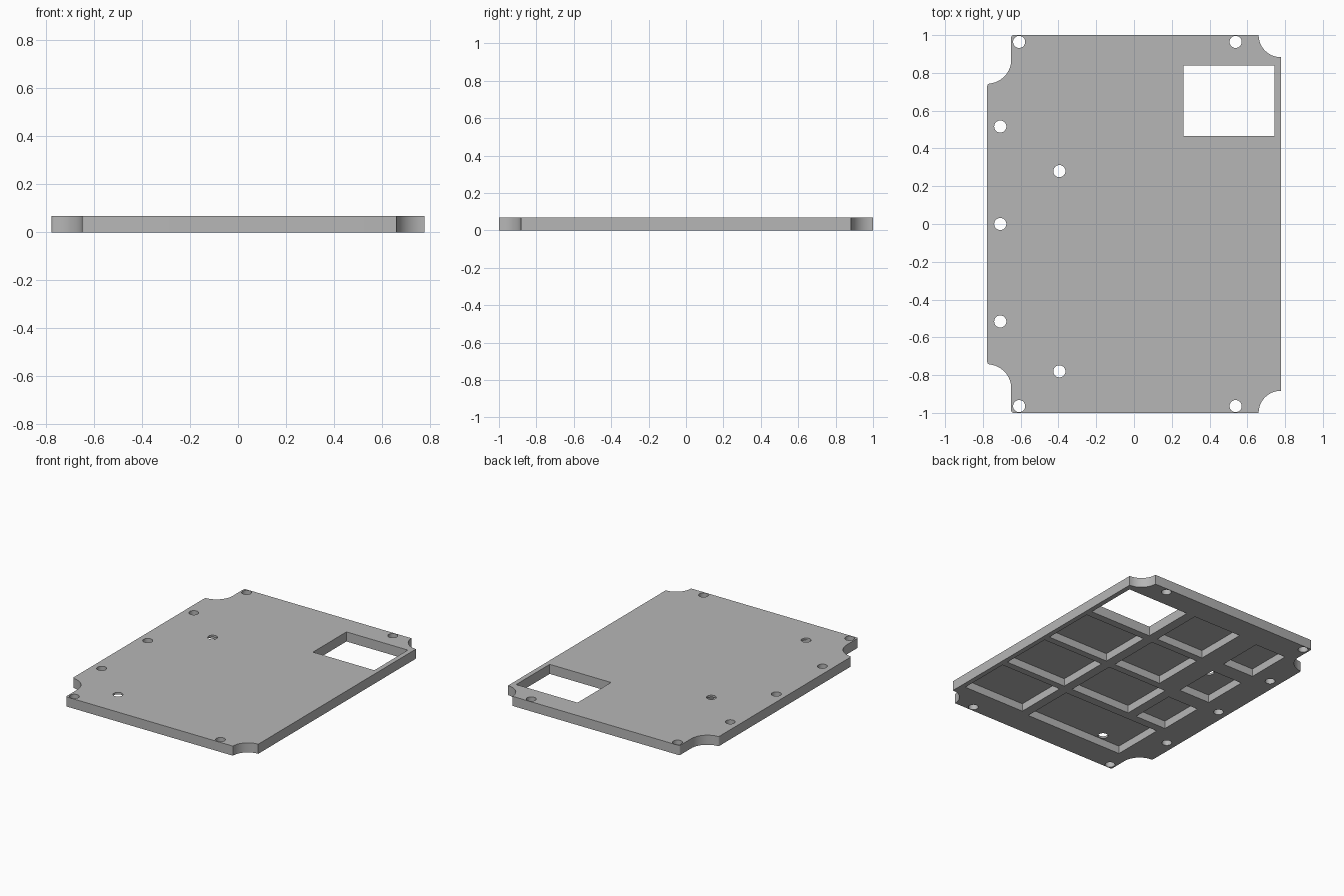
import bpy, bmesh
from math import sin, cos, radians, pi

old = bpy.data.objects.get("Cube")
if old:
    bpy.data.objects.remove(old, do_unlink=True)

W, L, T = 0.777, 1.0, 0.068     # half width, half length, thickness
FLOOR = 0.054                   # height of the pocket floors
R_HOLE = 0.032

grey = bpy.data.materials.new("plain grey")
grey.use_nodes = True
colour = (0.47, 0.47, 0.47, 1)
grey.diffuse_color = colour
grey.node_tree.nodes["Principled BSDF"].inputs["Base Color"].default_value = colour


def arc(cx, cy, r, a0, a1, n):
    steps = [radians(a0 + (a1 - a0) * i / n) for i in range(n + 1)]
    return [(cx + r * cos(a), cy + r * sin(a)) for a in steps]


def rect(x0, x1, y0, y1):
    return [(x0, y0), (x1, y0), (x1, y1), (x0, y1)]


def prism_object(name, profiles, z0, z1):
    """Extrude closed counter-clockwise profiles from z0 to z1."""
    bm = bmesh.new()
    for points in profiles:
        low = [bm.verts.new((x, y, z0)) for x, y in points]
        high = [bm.verts.new((x, y, z1)) for x, y in points]
        bm.faces.new(low[::-1])
        bm.faces.new(high)
        n = len(points)
        for i in range(n):
            j = (i + 1) % n
            bm.faces.new((low[i], low[j], high[j], high[i]))
    mesh = bpy.data.meshes.new(name)
    bm.to_mesh(mesh)
    bm.free()
    ob = bpy.data.objects.new(name, mesh)
    bpy.context.collection.objects.link(ob)
    mesh.materials.append(grey)
    return ob


# Outline: rear half from right to left, then mirrored for the front half
rear = arc(W, L, 0.117, 270, 180, 16)                  # scooped right corner
rear += arc(-0.638, L - 0.012, 0.012, 90, 180, 4)      # small rounded corner
rear += arc(-W, 0.87, 0.127, 0, -82, 16)               # scooped left corner
rear += arc(-W + 0.014, 0.73, 0.014, 100, 180, 4)
front = [(x, -y) for x, y in reversed(rear)]
plate = prism_object("cover_plate", [rear + front], 0, T)

# Window and screw holes go right through
holes = [(x, y) for x in (-0.608, 0.538) for y in (-0.964, 0.964)]
holes += [(-0.708, y) for y in (-0.516, 0, 0.516)]
holes += [(-0.395, 0.28), (-0.395, -0.78)]
through = [arc(x, y, R_HOLE, 0, 352.5, 47) for x, y in holes]
through.append(rect(0.262, 0.743, 0.465, 0.84))

# Pockets in the underside, in three columns
pockets = []
for row in range(3):
    y = 0.04 - 0.42 * row
    pockets.append(rect(0.265, 0.743, y, y + 0.372))
    y = 0.492 - 0.437 * row
    pockets.append(rect(-0.58, -0.338, y, y + 0.325))
pockets.append(rect(-0.18, 0.195, 0.465, 0.84))
pockets.append(rect(-0.18, 0.195, 0.04, 0.412))
pockets.append(rect(-0.27, 0.2, -0.38, -0.01))
pockets.append(rect(-0.56, 0.2, -0.818, -0.44))

cutters = [prism_object("pocket_cutter", pockets, -0.1, FLOOR),
           prism_object("hole_cutter", through, -0.2, 0.2)]
for cutter in cutters:
    cutter.hide_render = True
    mod = plate.modifiers.new(cutter.name, "BOOLEAN")
    mod.operation = "DIFFERENCE"
    mod.solver = "EXACT"
    mod.object = cutter

# Bake the cuts and drop the cutters
graph = bpy.context.evaluated_depsgraph_get()
baked = bpy.data.meshes.new_from_object(plate.evaluated_get(graph))
plate.modifiers.clear()
plate.data = baked
for cutter in cutters:
    bpy.data.objects.remove(cutter, do_unlink=True)

bpy.ops.object.select_all(action="DESELECT")
plate.select_set(True)
bpy.context.view_layer.objects.active = plate
bpy.ops.object.shade_smooth_by_angle(angle=pi / 6)
